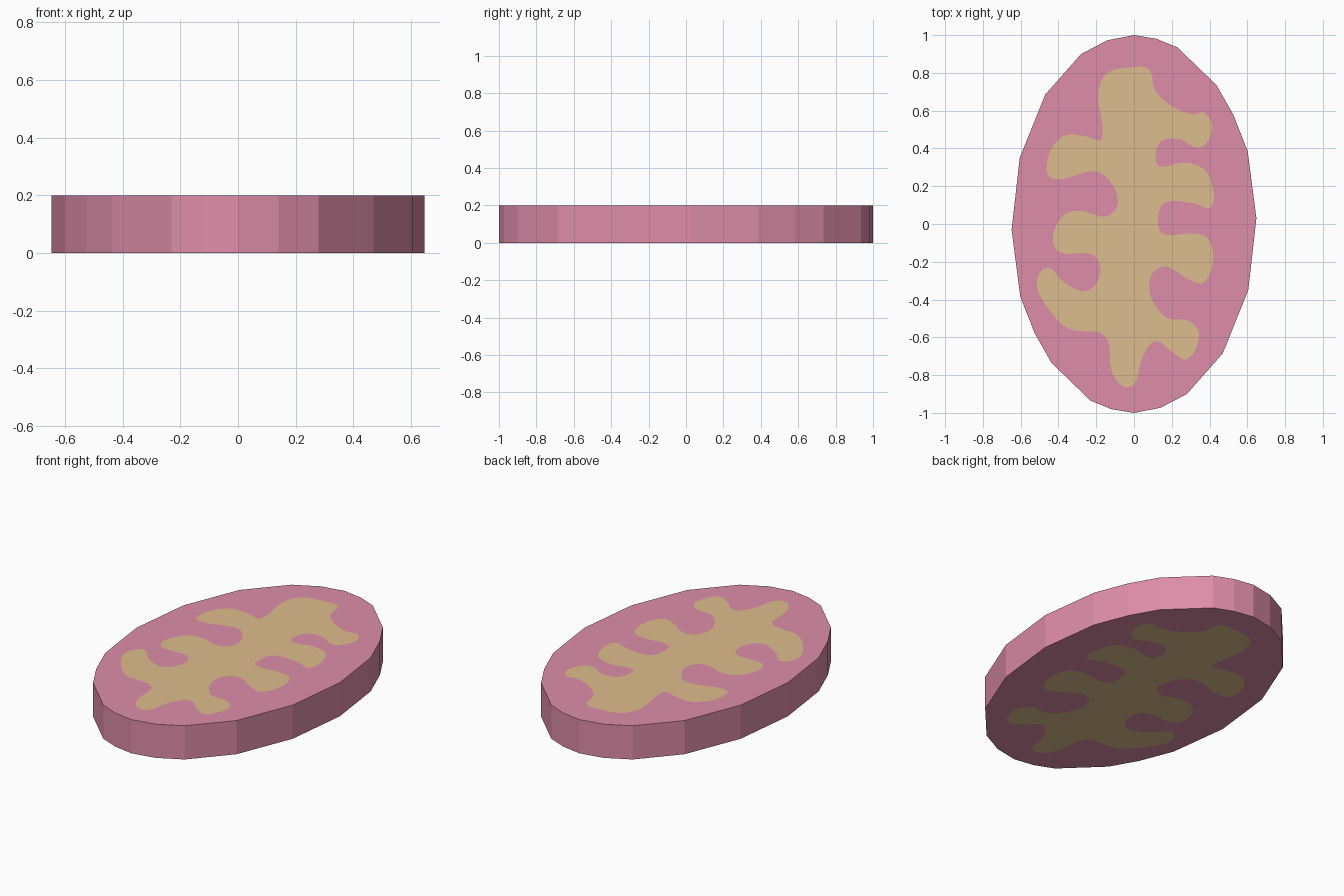
import bpy, bmesh
from mathutils import Vector
from mathutils.geometry import tessellate_polygon

if "Cube" in bpy.data.objects:
    bpy.data.objects.remove(bpy.data.objects["Cube"])

HEIGHT = 0.2


def material(name, rgb):
    m = bpy.data.materials.new(name)
    lin = [(c / 255 / 12.92) if c < 11 else ((c / 255 + 0.055) / 1.055) ** 2.4 for c in rgb]
    m.diffuse_color = (*lin, 1)
    m.use_nodes = True
    m.node_tree.nodes["Principled BSDF"].inputs["Base Color"].default_value = m.diffuse_color
    return m


def smooth_loop(points, steps=4):
    """Closed Hermite curve through the points."""
    pts = [Vector((x, y, 0)) for x, y in points]
    n = len(pts)
    dirs = [(pts[(i + 1) % n] - pts[i - 1]).normalized() for i in range(n)]
    out = []
    for i in range(n):
        a, b = pts[i], pts[(i + 1) % n]
        size = (b - a).length
        da, db = dirs[i] * size, dirs[(i + 1) % n] * size
        for k in range(steps):
            t = k / steps
            out.append(a * (2*t**3 - 3*t**2 + 1) + da * (t**3 - 2*t**2 + t)
                       + b * (3*t**2 - 2*t**3) + db * (t**3 - t**2))
    return out


# Rim: half of the faceted oval, repeated by a half turn
half = [(0, 1), (.12, .98), (.23, .935), (.437, .735), (.525, .58), (.602, .385),
        (.648, .03), (.605, -.35), (.47, -.685), (.28, -.9), (.14, -.973)]
rim = [Vector((x, y, 0)) for x, y in half] + [Vector((-x, -y, 0)) for x, y in half]

# Lobed marking, clockwise from the top
lobes = smooth_loop([
    (0, .83), (.08, .82), (.11, .71), (.19, .63), (.31, .58), (.37, .59), (.415, .51),
    (.35, .405), (.24, .45), (.145, .44), (.115, .365), (.135, .305), (.26, .325),
    (.365, .295), (.41, .22), (.41, .09), (.32, .11), (.165, .115), (.13, .045),
    (.15, -.05), (.295, -.05), (.385, -.07), (.42, -.18), (.37, -.31), (.285, -.29),
    (.17, -.225), (.095, -.265), (.085, -.375), (.17, -.495), (.295, -.515),
    (.345, -.59), (.285, -.715), (.205, -.68), (.115, -.62), (.045, -.705), (0, -.85),
    (-.065, -.855), (-.12, -.77), (-.135, -.625), (-.18, -.575), (-.345, -.555),
    (-.47, -.425), (-.515, -.31), (-.46, -.23), (-.375, -.305), (-.255, -.355),
    (-.18, -.27), (-.215, -.165), (-.395, -.15), (-.43, -.07), (-.375, .045),
    (-.285, .07), (-.145, .04), (-.085, .115), (-.13, .23), (-.21, .28), (-.435, .24),
    (-.455, .355), (-.375, .465), (-.255, .465), (-.17, .45), (-.19, .69), (-.14, .8)])

flat = rim + lobes
n = len(rim)
border = tessellate_polygon([rim, lobes])                                # ring around marking
marking = [tuple(i + n for i in t) for t in tessellate_polygon([lobes])]  # marking itself

bm = bmesh.new()
low = [bm.verts.new(p) for p in flat]
top = [bm.verts.new(p + Vector((0, 0, HEIGHT))) for p in flat]

# Top and underside, both showing the marking
for tris, index in ((border, 0), (marking, 1)):
    for a, b, c in tris:
        turn = (flat[b] - flat[a]).cross(flat[c] - flat[a]).z
        if abs(turn) < 1e-10:
            continue
        if turn < 0:
            b, c = c, b
        bm.faces.new((top[a], top[b], top[c])).material_index = index
        bm.faces.new((low[a], low[c], low[b])).material_index = index

# Side wall (rim runs clockwise)
for i in range(n):
    j = (i + 1) % n
    bm.faces.new((low[j], low[i], top[i], top[j]))

mesh = bpy.data.meshes.new("oval_slice")
bm.to_mesh(mesh)
bm.free()
mesh.materials.append(material("pink", (222, 141, 169)))
mesh.materials.append(material("tan", (222, 190, 142)))
bpy.context.collection.objects.link(bpy.data.objects.new("oval_slice", mesh))
